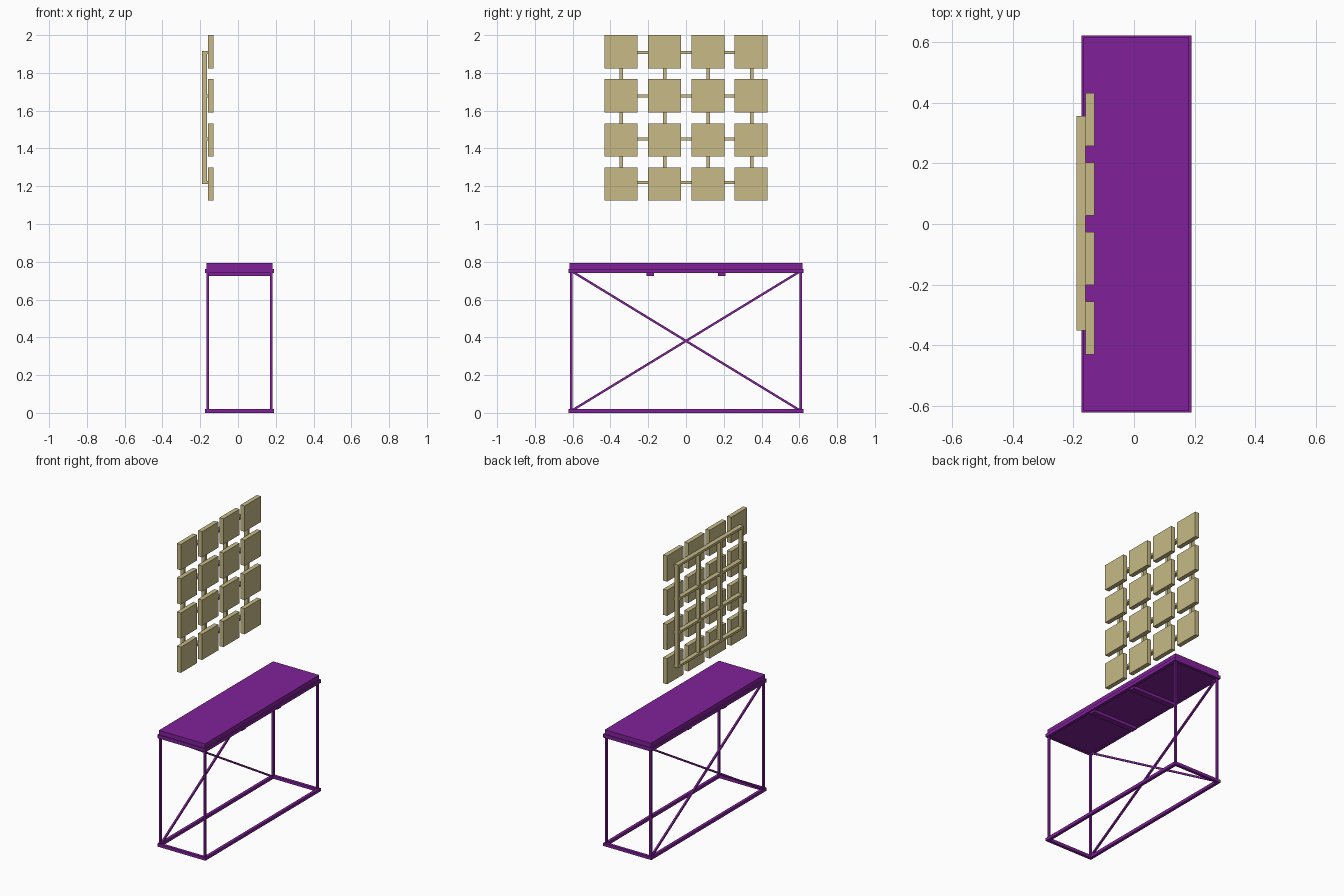
import bpy
from mathutils import Vector

if "Cube" in bpy.data.objects:
    bpy.data.objects.remove(bpy.data.objects["Cube"])


def material(name, color):
    m = bpy.data.materials.new(name)
    m.diffuse_color = color
    m.use_nodes = True
    m.node_tree.nodes["Principled BSDF"].inputs["Base Color"].default_value = m.diffuse_color
    return m


PURPLE = material("purple", (0.22, 0.015, 0.32, 1))
TAN = material("tan", (0.57, 0.49, 0.24, 1))


def box(name, lo, hi, mat):
    """Box between two opposite corners."""
    lo, hi = Vector(lo), Vector(hi)
    bpy.ops.mesh.primitive_cube_add(size=1, location=(lo + hi) / 2)
    ob = bpy.context.object
    ob.name = name
    ob.scale = hi - lo
    bpy.ops.object.transform_apply(location=False, rotation=False, scale=True)
    ob.data.materials.append(mat)
    return ob


def strut(name, a, b, size, mat):
    """Square bar from point a to point b."""
    a, b = Vector(a), Vector(b)
    ob = box(name, (-size / 2, -size / 2, -(b - a).length / 2),
             (size / 2, size / 2, (b - a).length / 2), mat)
    ob.rotation_euler = (b - a).to_track_quat('Z', 'Y').to_euler()
    ob.location = (a + b) / 2
    return ob


X0, X1, Y = -0.174, 0.19, 0.622


def ring(name, z0, z1, w):
    """Rectangular frame of four bars."""
    for side, x in (("back", X0), ("front", X1 - w)):
        box(f"{name}_{side}_rail", (x, -Y, z0), (x + w, Y, z1), PURPLE)
    for side, y in (("left", -Y), ("right", Y - w)):
        box(f"{name}_{side}_rail", (X0 + w, y, z0), (X1 - w, y + w, z1), PURPLE)


# Table top, its frame and the floor frame
box("table_top", (X0 + 0.008, -Y + 0.006, 0.745), (X1 - 0.008, Y - 0.006, 0.793), PURPLE)
ring("top_frame", 0.74, 0.763, 0.02)
ring("floor_frame", 0.0, 0.02, 0.02)

# Cross bars under the top
for i, y in enumerate((-0.19, 0.19)):
    box(f"under_bar_{i}", (X0 + 0.012, y - 0.02, 0.726), (X1 - 0.012, y + 0.02, 0.747), PURPLE)

# Legs
for i, x in enumerate((X0 + 0.008, X1 - 0.021)):
    for j, y in enumerate((-0.615, 0.6)):
        box(f"leg_{i}{j}", (x, y, 0.01), (x + 0.013, y + 0.015, 0.75), PURPLE)

# Crossed braces on the back side
for i, s in enumerate((-1, 1)):
    strut(f"diagonal_brace_{i}", (-0.16, -0.605 * s, 0.012), (-0.16, 0.605 * s, 0.75), 0.012, PURPLE)

# Wall panel: 4 x 4 square tiles
for i in range(4):
    for j in range(4):
        y, z = -0.344 + 0.2297 * i, 1.2115 + 0.2335 * j
        box(f"tile_{i}{j}", (-0.16, y - 0.0875, z - 0.0875),
            (-0.13, y + 0.0875, z + 0.0885 - 0.0005), TAN)

# Lattice holding the tiles
for i in range(4):
    y, z = -0.342 + 0.2297 * i, 1.22 + 0.2293 * i
    box(f"lattice_upright_{i}", (-0.19, y - 0.009, 1.212), (-0.163, y + 0.009, 1.916), TAN)
    box(f"lattice_crossbar_{i}", (-0.19, -0.351, z - 0.008), (-0.16, 0.356, z + 0.008), TAN)
